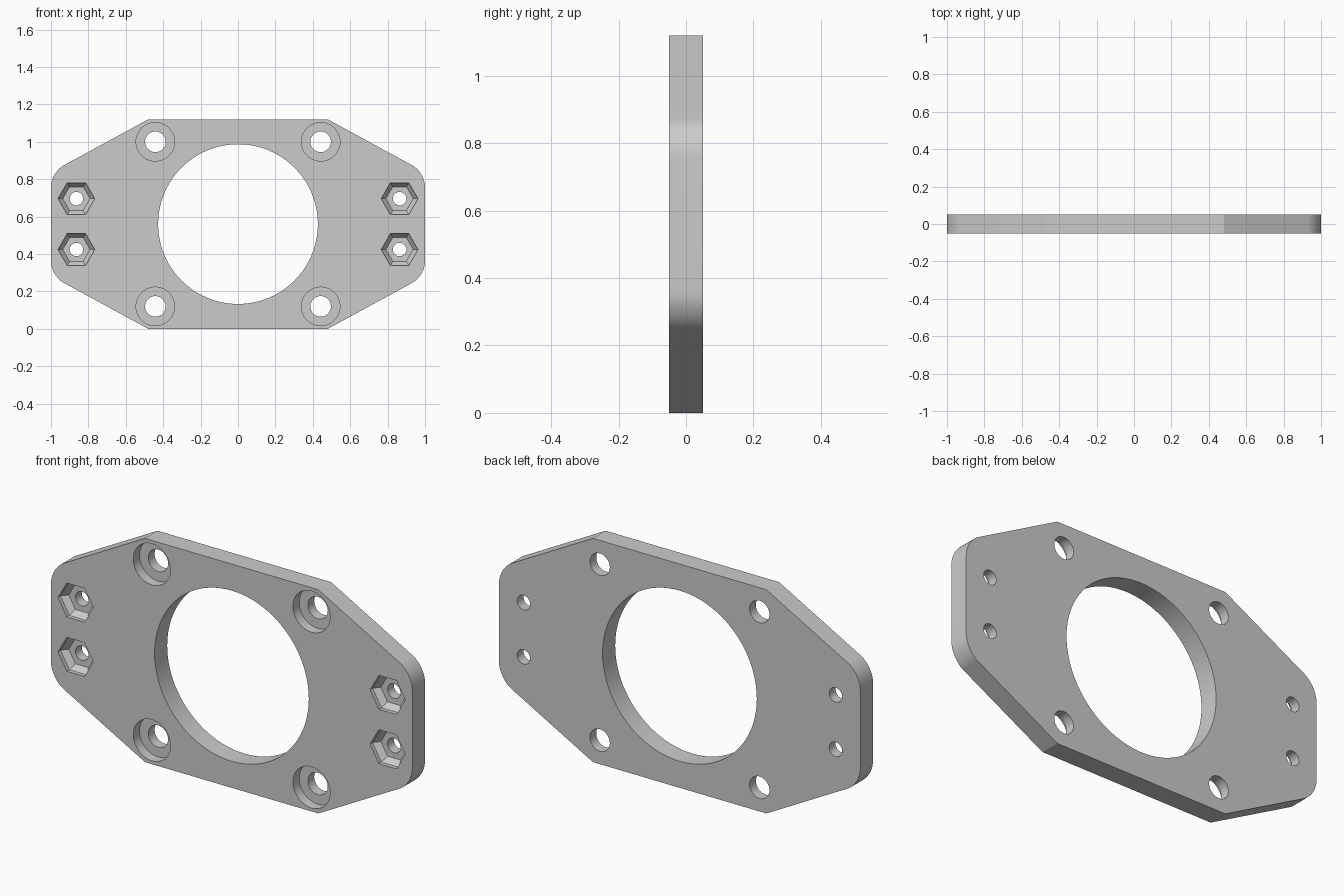
import bpy, bmesh
from math import cos, sin, tau, radians

cube = bpy.data.objects.get("Cube")
if cube:
    bpy.data.objects.remove(cube, do_unlink=True)

HALF = 0.05      # half the plate thickness
MID = 0.56       # height of the plate centre


def make_object(name, bm):
    bmesh.ops.recalc_face_normals(bm, faces=bm.faces)
    mesh = bpy.data.meshes.new(name)
    bm.to_mesh(mesh)
    bm.free()
    obj = bpy.data.objects.new(name, mesh)
    bpy.context.collection.objects.link(obj)
    return obj


def cut(target, x, z, rings, sides):
    """Subtract a stack of (radius, y) rings centred on x, z."""
    bm = bmesh.new()
    loops = [[bm.verts.new((x + r * cos(tau * i / sides), y, z + r * sin(tau * i / sides)))
              for i in range(sides)] for r, y in rings]
    for a, b in zip(loops, loops[1:]):
        for i in range(sides):
            j = (i + 1) % sides
            bm.faces.new((a[i], a[j], b[j], b[i]))
    bm.faces.new(loops[0])
    bm.faces.new(loops[-1])
    cutter = make_object("cutter", bm)
    cutter.hide_render = True
    mod = target.modifiers.new("cut", 'BOOLEAN')
    mod.operation = 'DIFFERENCE'
    mod.solver = 'EXACT'
    mod.object = cutter
    bpy.ops.object.modifier_apply(modifier=mod.name)
    bpy.data.objects.remove(cutter, do_unlink=True)


# Octagonal plate with rounded outer corners
quarter = [(1.0, 0.277), (0.48, MID)]
outline = quarter + [(-x, z) for x, z in reversed(quarter)]
outline += [(-x, -z) for x, z in outline]
bm = bmesh.new()
front = bm.faces.new([bm.verts.new((x, -HALF, MID + z)) for x, z in outline])
back = bmesh.ops.extrude_face_region(bm, geom=[front])["geom"]
for v in back:
    if isinstance(v, bmesh.types.BMVert):
        v.co.y = HALF
corners = [e for e in bm.edges
           if abs(e.verts[0].co.y - e.verts[1].co.y) > HALF and abs(e.verts[0].co.x) > 0.9]
bmesh.ops.bevel(bm, geom=corners, offset=0.077, segments=10, profile=0.5, affect='EDGES')
plate = make_object("mounting_plate", bm)
bpy.context.view_layer.objects.active = plate
plate.select_set(True)

# Large central opening
cut(plate, 0, MID, [(0.427, -0.1), (0.427, 0.1)], 96)

for side in (-1, 1):
    for up in (-1, 1):
        # Counterbored corner holes
        cut(plate, side * 0.442, MID + up * 0.44,
            [(0.103, -0.1), (0.103, 0.0), (0.055, 0.0), (0.055, 0.1)], 48)
        # Tapered hexagonal nut pockets with through holes
        x, z = side * 0.864, MID + up * 0.136
        cut(plate, x, z, [(0.098, -0.1), (0.098, -0.03), (0.073, 0.0)], 6)
        cut(plate, x, z, [(0.036, -0.02), (0.036, 0.1)], 32)

# Plain grey finish
grey = bpy.data.materials.new("grey")
grey.use_nodes = True
colour = (0.6, 0.6, 0.6, 1)
grey.diffuse_color = colour
grey.node_tree.nodes["Principled BSDF"].inputs["Base Color"].default_value = colour
plate.data.materials.clear()
plate.data.materials.append(grey)
bpy.ops.object.shade_smooth_by_angle(angle=radians(25))
